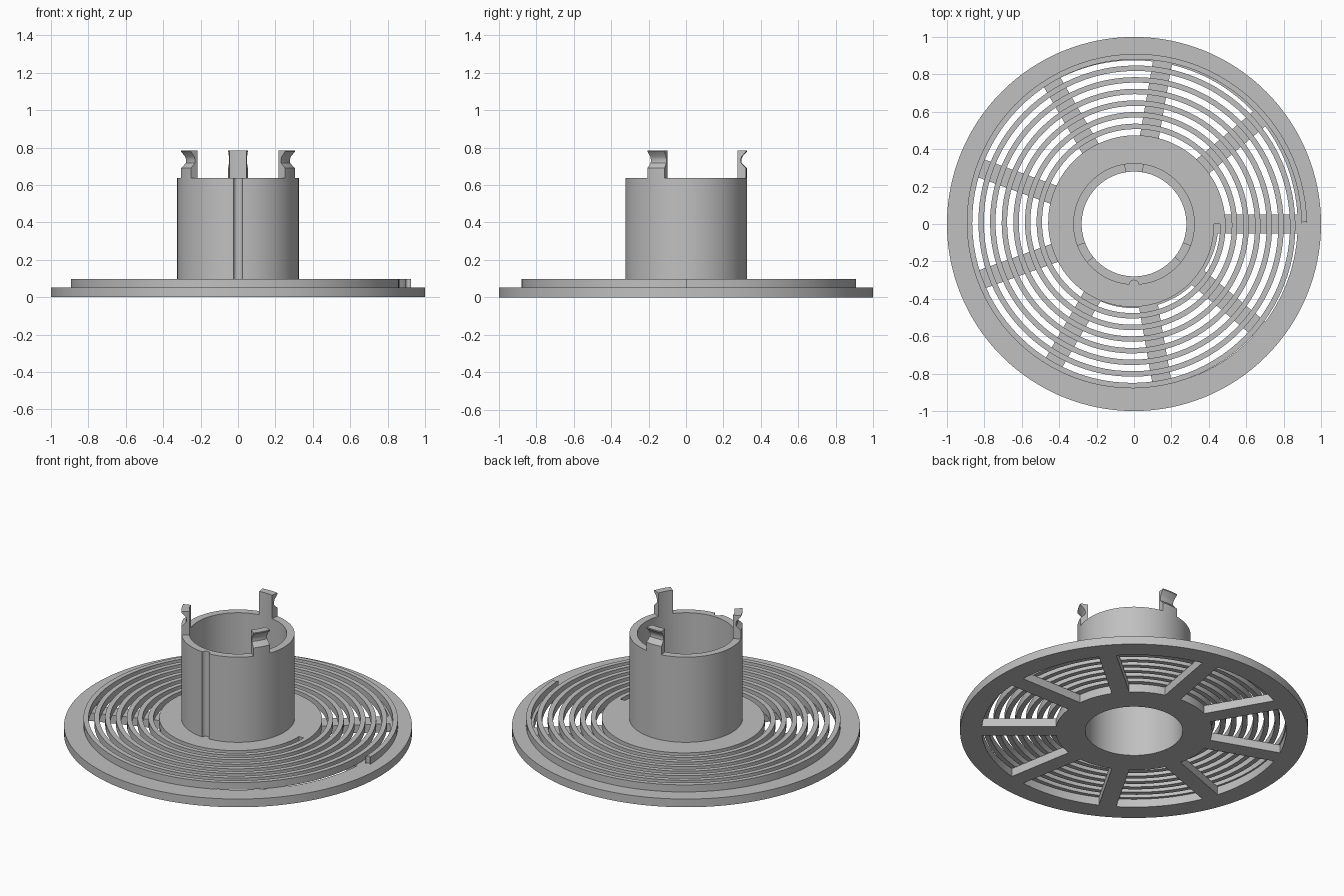
import bpy, bmesh
from math import sin, cos, pi, asin, radians, tau

if "Cube" in bpy.data.objects:
    bpy.data.objects.remove(bpy.data.objects["Cube"])

grey = bpy.data.materials.new("matte grey")
grey.use_nodes = True
COLOUR = (0.53, 0.53, 0.53, 1)
grey.diffuse_color = COLOUR
grey.node_tree.nodes["Principled BSDF"].inputs["Base Color"].default_value = COLOUR

PLATE_TOP, RIDGE_TOP, TUBE_TOP, CLIP_TOP = 0.052, 0.097, 0.637, 0.785
BORE, TUBE_R = 0.28, 0.325


def polar(r, a):
    return (r * cos(a), r * sin(a))


def arc(r, a0, a1, n):
    return [polar(r, a0 + (a1 - a0) * i / n) for i in range(n + 1)]


def circle(r, n=128):
    return arc(r, 0, tau, n)[:-1]


def finish(name, mesh):
    bm = bmesh.new()
    bm.from_mesh(mesh)
    bmesh.ops.remove_doubles(bm, verts=bm.verts, dist=1e-5)
    bmesh.ops.recalc_face_normals(bm, faces=bm.faces)
    bm.to_mesh(mesh)
    bm.free()
    mesh.materials.clear()
    mesh.materials.append(grey)
    obj = bpy.data.objects.new(name, mesh)
    bpy.context.collection.objects.link(obj)
    bpy.ops.object.select_all(action="DESELECT")
    obj.select_set(True)
    bpy.context.view_layer.objects.active = obj
    bpy.ops.object.shade_smooth_by_angle(angle=radians(30))
    return obj


def extrude_outlines(name, outlines, z0, z1):
    """Flat outlines (inner ones become holes) extruded from z0 to z1."""
    curve = bpy.data.curves.new(name + " outline", "CURVE")
    curve.dimensions = "2D"
    curve.fill_mode = "BOTH"
    curve.extrude = (z1 - z0) / 2
    for pts in outlines:
        s = curve.splines.new("POLY")
        s.points.add(len(pts) - 1)
        for p, (x, y) in zip(s.points, pts):
            p.co = (x, y, 0, 1)
        s.use_cyclic_u = True
    tmp = bpy.data.objects.new(name + " helper", curve)
    bpy.context.collection.objects.link(tmp)
    dg = bpy.context.evaluated_depsgraph_get()
    mesh = bpy.data.meshes.new_from_object(tmp.evaluated_get(dg))
    bpy.data.objects.remove(tmp)
    for v in mesh.vertices:
        v.co.z += (z0 + z1) / 2
    return finish(name, mesh)


# Base plate: nine windows separated by straight spokes
WIN_IN, WIN_OUT, SPOKE_HALF, SPOKES = 0.45, 0.875, 0.051, 9
step = tau / SPOKES
windows = []
for k in range(SPOKES):
    a, b = k * step, (k + 1) * step
    d_in, d_out = asin(SPOKE_HALF / WIN_IN), asin(SPOKE_HALF / WIN_OUT)
    windows.append(arc(WIN_OUT, a + d_out, b - d_out, 16)
                   + arc(WIN_IN, b - d_in, a + d_in, 10))
extrude_outlines("base_plate", [circle(1), circle(BORE)] + windows, 0, PLATE_TOP)

# Hub and clockwise spiral ridge as one continuous outline
PITCH, START, TURNS, WIDTH, SEG = 0.0622, 0.4275, 8, 0.029, 96


def spiral(turn, inset=0):
    return polar(START + PITCH * turn - inset, -tau * turn)


outer = [spiral(i / SEG) for i in range(TURNS * SEG + 1)]
inner = [spiral(i / SEG, WIDTH) for i in range(TURNS * SEG, SEG - 1, -1)]
tip_r = START + PITCH * TURNS - WIDTH / 2
tip = [(tip_r + WIDTH / 2 * cos(t), WIDTH / 2 * sin(t))
       for t in (pi * i / 8 for i in range(1, 8))]
extrude_outlines("hub_and_spiral_ridge", [outer + tip + inner, circle(BORE)],
                 PLATE_TOP, RIDGE_TOP)

# Tube with a rounded key groove down the front
GROOVE = 0.024
half = asin(GROOVE / TUBE_R)
wall = arc(TUBE_R, -pi / 2 + half, 1.5 * pi - half, 128)
groove = [(-GROOVE * cos(t), GROOVE * sin(t) - TUBE_R * cos(half))
          for t in (pi * i / 10 for i in range(1, 10))]
extrude_outlines("tube", [wall + groove, circle(BORE)], RIDGE_TOP, TUBE_TOP)

# Three snap clips: notched profile swept along the rim
profile = [(BORE, TUBE_TOP), (TUBE_R, TUBE_TOP), (TUBE_R, 0.69), (0.315, 0.7),
           (0.298, 0.718), (0.296, 0.735), (0.302, 0.752), (0.325, 0.778),
           (0.325, CLIP_TOP), (BORE, CLIP_TOP)]
CLIP_SEG, CLIP_HALF = 8, radians(9.3)
for name, deg in (("back_clip", 90), ("right_clip", 210), ("left_clip", 330)):
    bm = bmesh.new()
    rows = []
    for i in range(CLIP_SEG + 1):
        a = radians(deg) + CLIP_HALF * (2 * i / CLIP_SEG - 1)
        rows.append([bm.verts.new((*polar(r, a), z)) for r, z in profile])
    for r0, r1 in zip(rows, rows[1:]):
        for j in range(len(profile)):
            k = (j + 1) % len(profile)
            bm.faces.new((r0[j], r0[k], r1[k], r1[j]))
    bm.faces.new(rows[0])
    bm.faces.new(rows[-1])
    mesh = bpy.data.meshes.new(name)
    bm.to_mesh(mesh)
    bm.free()
    finish(name, mesh)
